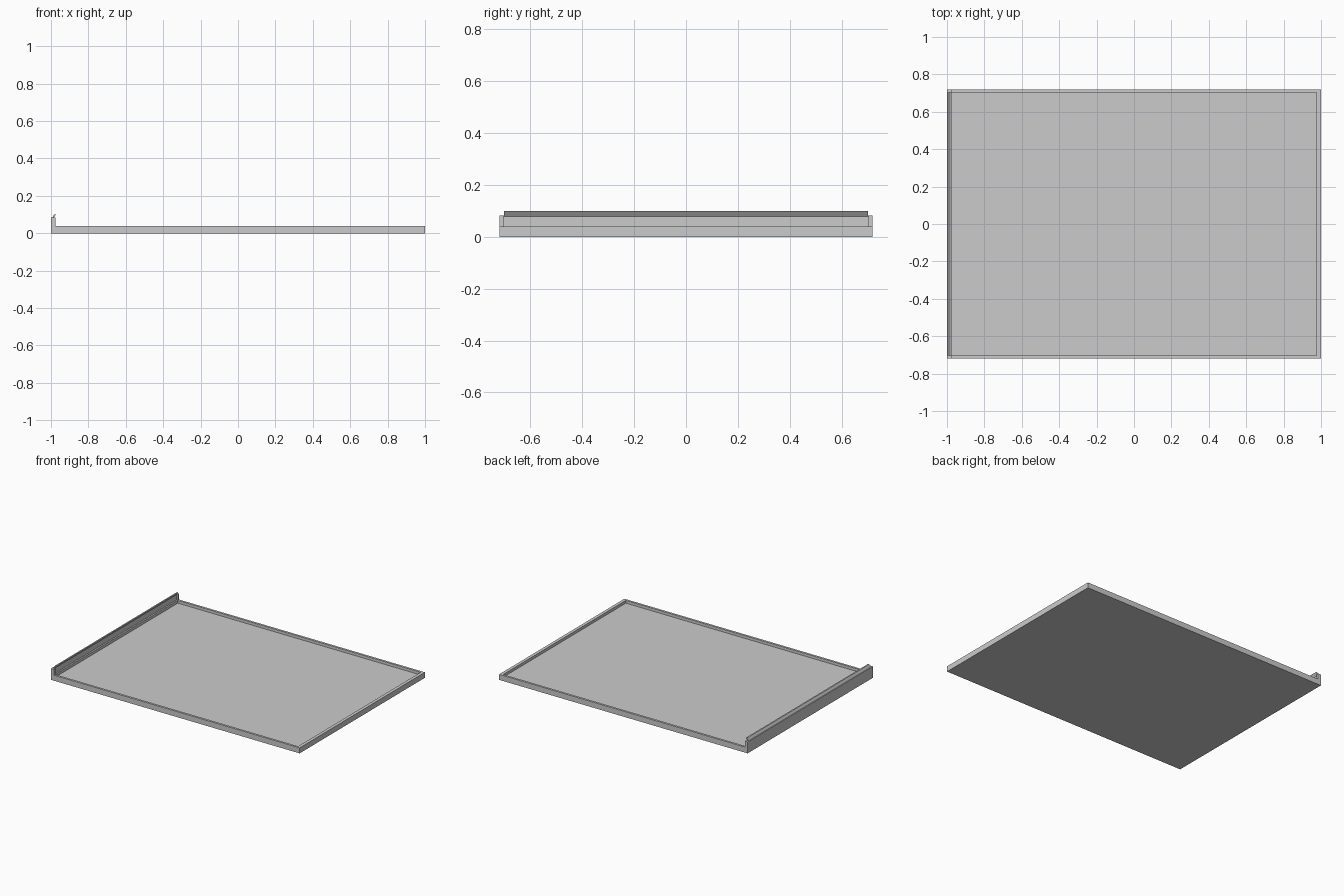
import bpy, bmesh

if "Cube" in bpy.data.objects:
    bpy.data.objects.remove(bpy.data.objects["Cube"])

X, Y = 1.0, 0.72            # half extents
RIM_Z, WALL_Z, TOP_Z = 0.04, 0.083, 0.10
FLOOR_Z = 0.02
TX, TY = 0.023, 0.016       # rim thickness


def extrude_y(name, profile, y0, y1):
    """Closed x-z profile swept along y."""
    bm = bmesh.new()
    face = bm.faces.new([bm.verts.new((x, y0, z)) for x, z in profile])
    geom = bmesh.ops.extrude_face_region(bm, geom=[face])["geom"]
    verts = [g for g in geom if isinstance(g, bmesh.types.BMVert)]
    bmesh.ops.translate(bm, verts=verts, vec=(0, y1 - y0, 0))
    bmesh.ops.recalc_face_normals(bm, faces=bm.faces[:])
    mesh = bpy.data.meshes.new(name)
    bm.to_mesh(mesh)
    bm.free()
    ob = bpy.data.objects.new(name, mesh)
    bpy.context.collection.objects.link(ob)
    return ob


# Tray floor with low right rim and tall thin left wall, in one section
inner = Y - TY
extrude_y("tray_body", [
    (-X, 0), (X, 0), (X, RIM_Z), (X - TX, RIM_Z), (X - TX, FLOOR_Z),
    (-X + TX, FLOOR_Z), (-X + TX, RIM_Z), (-X + 0.012, RIM_Z),
    (-X + 0.012, WALL_Z), (-X, WALL_Z)], -inner, inner)

# Front and back rims, each stepping up to an end cap at the left wall
for name, y0, y1 in (("front_rim", -Y, -inner), ("back_rim", inner, Y)):
    extrude_y(name, [
        (-X, 0), (X, 0), (X, RIM_Z), (-X + TX, RIM_Z),
        (-X + TX, WALL_Z), (-X, WALL_Z)], y0, y1)

# Slanted lip leaning inwards along the top of the left wall
extrude_y("slanted_lip", [
    (-X + 0.004, WALL_Z - 0.004), (-X + 0.012, WALL_Z - 0.004),
    (-X + 0.027, TOP_Z), (-X + 0.017, TOP_Z)], -0.702, 0.702)
